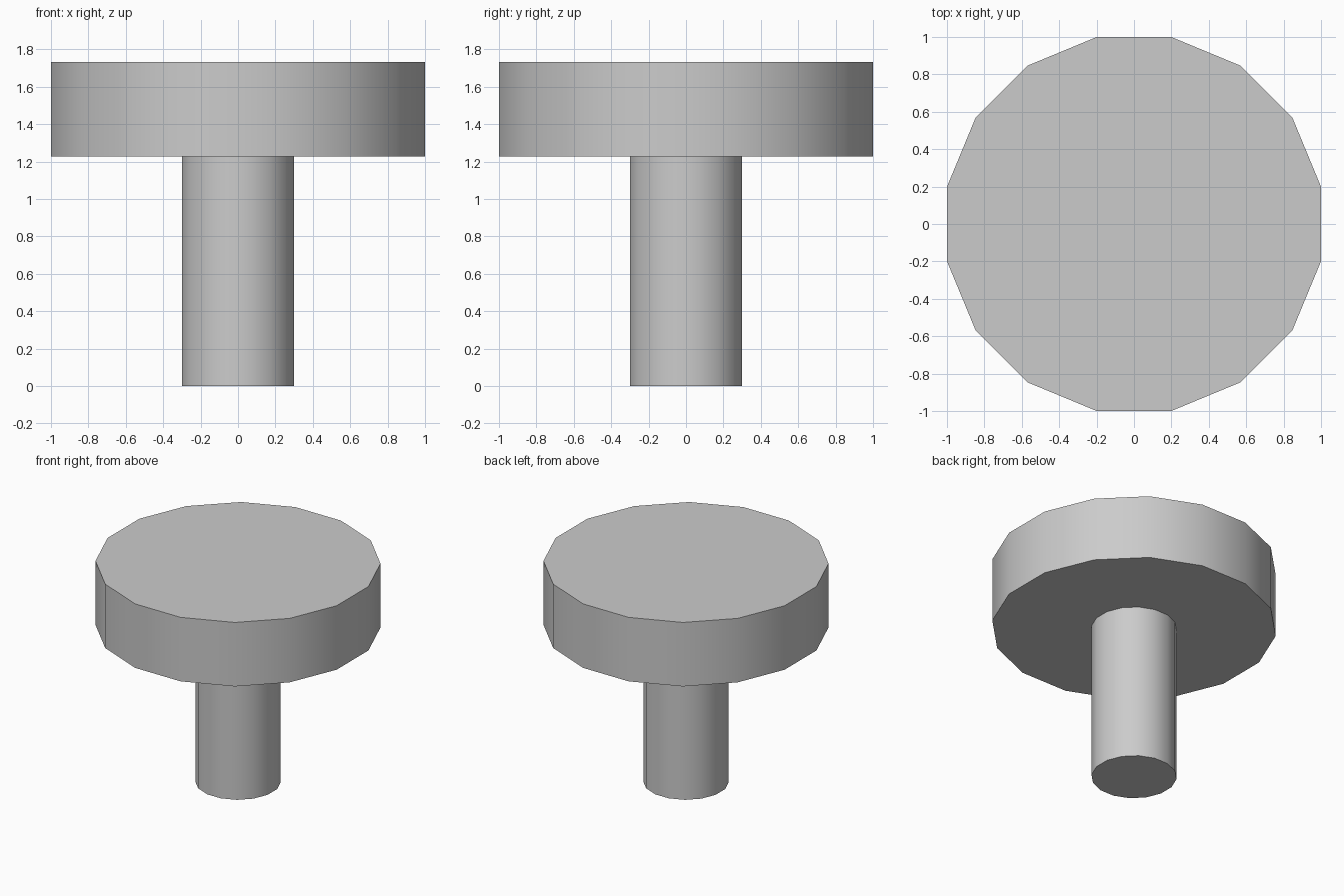
import bpy
import math

if "Cube" in bpy.data.objects:
    bpy.data.objects.remove(bpy.data.objects["Cube"], do_unlink=True)

SIDES = 16
HALF_STEP = math.pi / SIDES

# Single plain grey for every part
grey = bpy.data.materials.new("plain_grey")
grey.use_nodes = True
colour = (0.6, 0.6, 0.6, 1.0)
grey.diffuse_color = colour
grey.node_tree.nodes["Principled BSDF"].inputs["Base Color"].default_value = colour


def round_part(name, half_width, bottom, top):
    """Sixteen-sided cylinder with flats facing x and y, smooth sides and sharp rims."""
    bpy.ops.mesh.primitive_cylinder_add(
        vertices=SIDES,
        radius=half_width / math.cos(HALF_STEP),
        depth=top - bottom,
        location=(0, 0, (bottom + top) / 2),
        rotation=(0, 0, HALF_STEP),
    )
    part = bpy.context.object
    part.name = part.data.name = name
    part.data.materials.append(grey)
    bpy.ops.object.transform_apply(location=False, rotation=True, scale=False)
    bpy.ops.object.shade_smooth_by_angle(angle=math.radians(40))
    return part


# Narrow stem below, wide disc on top
round_part("stem", 0.3, 0.0, 1.228)
round_part("disc_top", 1.0, 1.228, 1.733)
